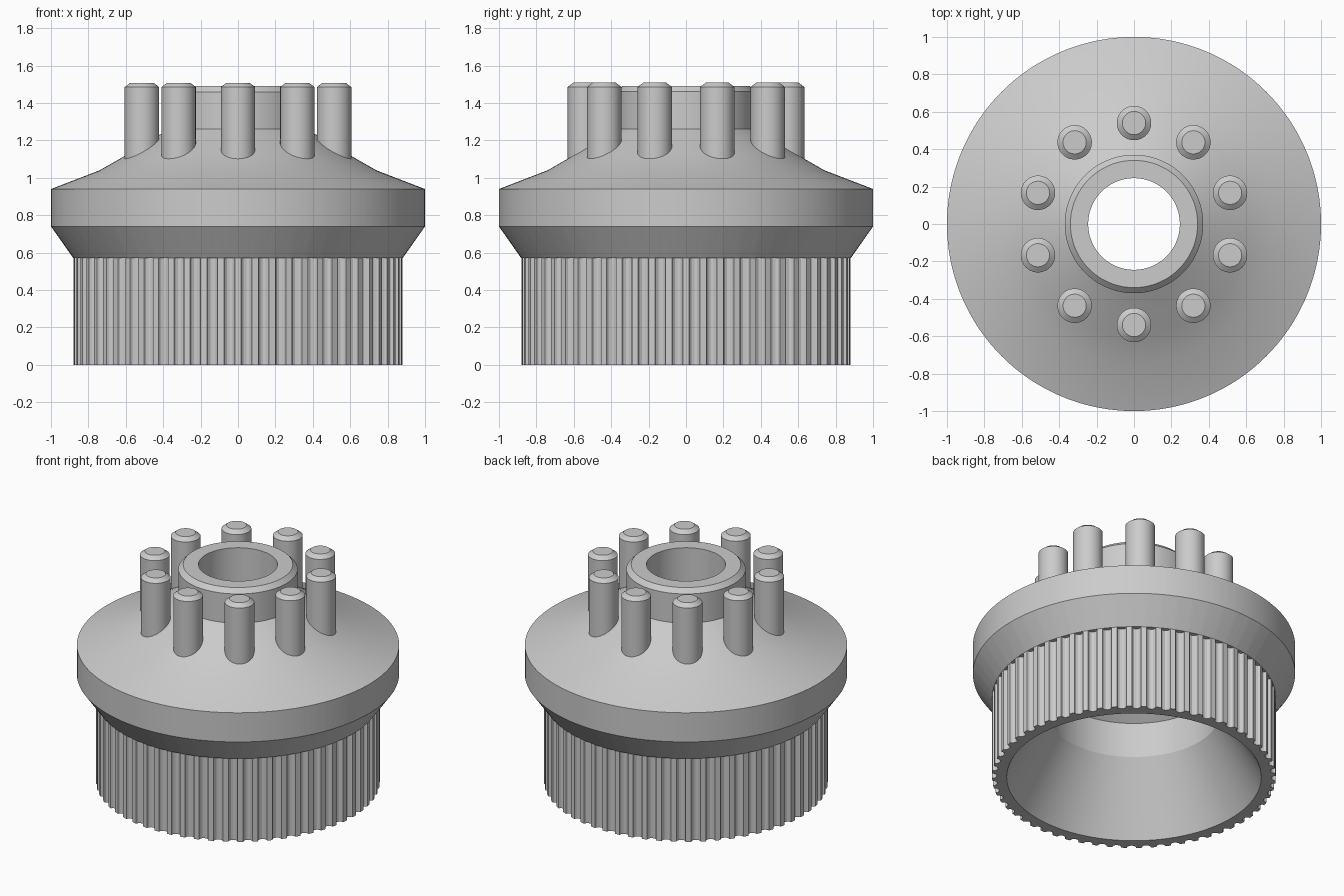
import bpy, bmesh
from math import pi, sin, cos, atan2, hypot, radians

if "Cube" in bpy.data.objects:
    bpy.data.objects.remove(bpy.data.objects["Cube"], do_unlink=True)

grey = bpy.data.materials.new("plain_grey")
grey.use_nodes = True
grey.diffuse_color = (0.6, 0.6, 0.6, 1)
grey.node_tree.nodes["Principled BSDF"].inputs["Base Color"].default_value = (0.6, 0.6, 0.6, 1)

FLUTES, GRIP_R, FLUTE_R, STEPS = 60, 0.88, 0.029, 6


def fluted_outline():
    """Angle and radius of each point around the grip: a land, then a round groove."""
    points = []
    for i in range(FLUTES):
        middle = 2 * pi * (i + 0.5) / FLUTES - pi / 2
        for j in range(STEPS + 1):
            t = pi * j / STEPS
            x, y = GRIP_R - FLUTE_R * sin(t), -FLUTE_R * cos(t)
            points.append((middle + atan2(y, x), hypot(x, y)))
    return points


def finish(bm, name):
    bmesh.ops.remove_doubles(bm, verts=bm.verts, dist=0.0001)
    bmesh.ops.recalc_face_normals(bm, faces=bm.faces)
    mesh = bpy.data.meshes.new(name)
    bm.to_mesh(mesh)
    bm.free()
    mesh.materials.append(grey)
    obj = bpy.data.objects.new(name, mesh)
    bpy.context.collection.objects.link(obj)
    bpy.ops.object.select_all(action="DESELECT")
    obj.select_set(True)
    bpy.context.view_layer.objects.active = obj
    bpy.ops.object.shade_smooth_by_angle(angle=radians(28))
    return obj


def bridge(bm, rings, closed):
    pairs = list(zip(rings, rings[1:]))
    if closed:
        pairs.append((rings[-1], rings[0]))
    for a, b in pairs:
        for i in range(len(a)):
            k = (i + 1) % len(a)
            bm.faces.new((a[i], a[k], b[k], b[i]))


# Hollow body: fluted grip, flange, sloped shoulder, hub and stepped bore
outline = fluted_outline()
OUTER = [(GRIP_R, 0.57), (1.0, 0.74), (1.0, 0.94), (0.74, 1.04), (0.6, 1.12),
         (0.37, 1.26), (0.37, 1.46), (0.34, 1.49)]
INNER = [(0.245, 1.49), (0.245, 0.9), (0.53, 0.69), (0.53, 0.45), (0.79, 0)]
bm = bmesh.new()
rings = [[bm.verts.new((r * cos(a), r * sin(a), z)) for a, r in outline] for z in (0, 0.57)]
for r, z in OUTER + INNER:
    if (r, z) == OUTER[0]:
        ring = [bm.verts.new((max(r, q) * cos(a), max(r, q) * sin(a), z)) for a, q in outline]
    else:
        ring = [bm.verts.new((r * cos(a), r * sin(a), z)) for a, q in outline]
    rings.append(ring)
bridge(bm, rings, True)
finish(bm, "fluted_body")

# Ring of chamfered pins standing on the shoulder
for n in range(10):
    angle = pi / 2 + n * pi / 5
    cx, cy = 0.54 * cos(angle), 0.54 * sin(angle)
    bm = bmesh.new()
    rings = [[bm.verts.new((cx + r * cos(2 * pi * i / 48), cy + r * sin(2 * pi * i / 48), z))
              for i in range(48)] for r, z in ((0.092, 1.0), (0.092, 1.485), (0.062, 1.508))]
    bridge(bm, rings, False)
    bm.faces.new(rings[0])
    bm.faces.new(rings[-1])
    finish(bm, f"pin_{n + 1}")
